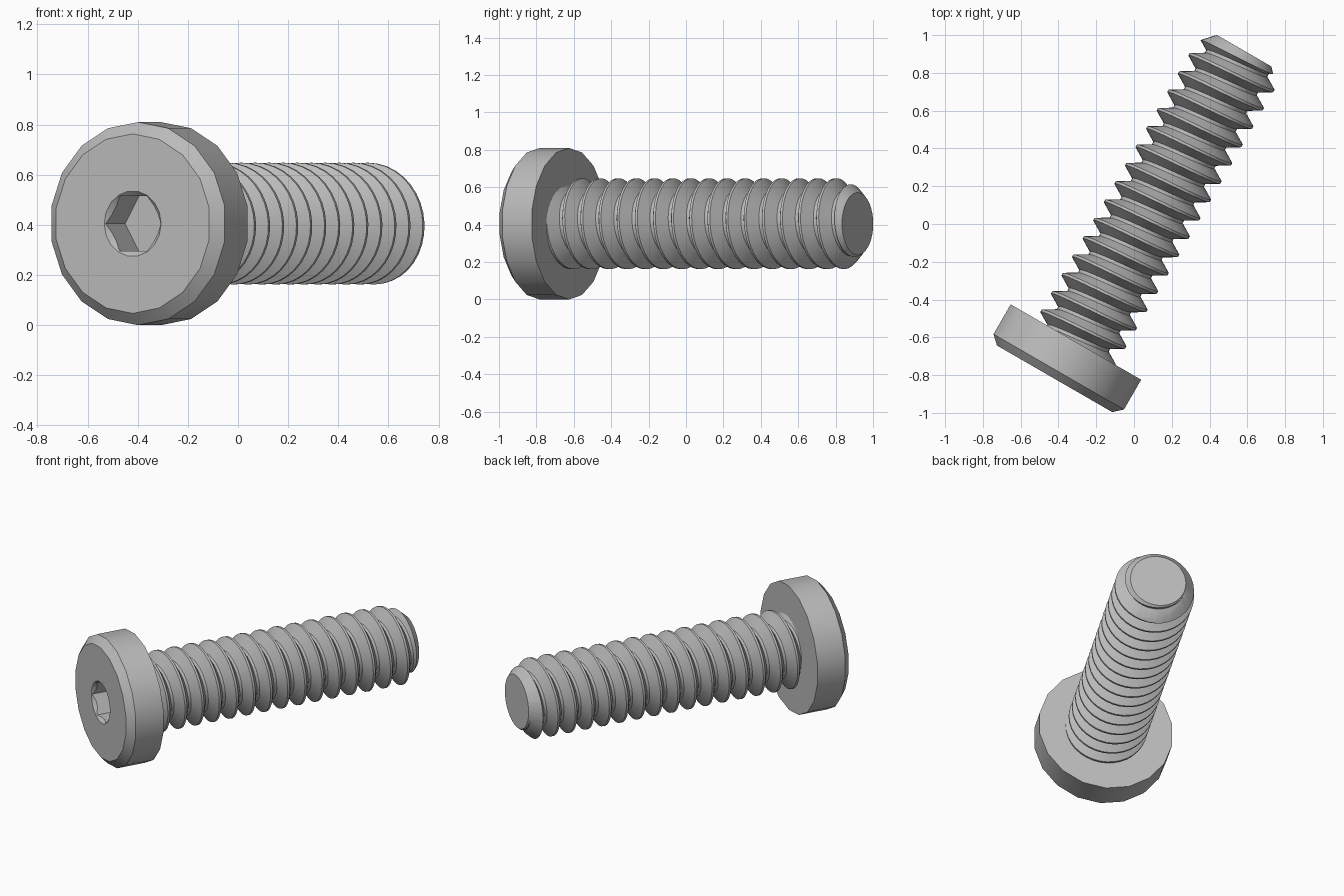
import bpy
import bmesh
from math import sin, cos, pi, radians
from mathutils import Matrix

if "Cube" in bpy.data.objects:
    bpy.data.objects.remove(bpy.data.objects["Cube"], do_unlink=True)

STEEL = (0.5, 0.5, 0.5, 1.0)
steel = bpy.data.materials.new("grey_steel")
steel.use_nodes = True
steel.diffuse_color = STEEL
steel.node_tree.nodes["Principled BSDF"].inputs["Base Color"].default_value = STEEL

# The screw lies along its own y axis and is turned about z
PLACE = Matrix.Translation((0.04, -0.023, 0.405)) @ Matrix.Rotation(radians(-30), 4, "Z")

HEAD_FRONT, HEAD_BACK, TIP = -0.92, -0.695, 1.086
HEAD_R, CREST_R, ROOT_R, TIP_R = 0.405, 0.243, 0.175, 0.167
PITCH, CREST_START, STEPS = 0.112, 0.924, 36


def around(r, t, a):
    return (-r * cos(a), t, r * sin(a))


def make_object(name, bm):
    bmesh.ops.recalc_face_normals(bm, faces=bm.faces)
    mesh = bpy.data.meshes.new(name)
    bm.to_mesh(mesh)
    bm.free()
    mesh.materials.append(steel)
    obj = bpy.data.objects.new(name, mesh)
    bpy.context.collection.objects.link(obj)
    obj.matrix_world = PLACE
    return obj


def lathe(name, profile, sides, start=0.0):
    """Closed solid turned around the y axis from (radius, position) pairs."""
    bm = bmesh.new()
    rings = [[bm.verts.new(around(r, t, start + 2 * pi * i / sides)) for i in range(sides)]
             for r, t in profile]
    for low, high in zip(rings, rings[1:]):
        for i in range(sides):
            j = (i + 1) % sides
            bm.faces.new((low[i], low[j], high[j], high[i]))
    bm.faces.new(rings[0])
    bm.faces.new(rings[-1])
    return make_object(name, bm)


def boolean(obj, tool, operation):
    """Apply a boolean and discard the tool."""
    tool.hide_render = True
    mod = obj.modifiers.new("cut", "BOOLEAN")
    mod.operation, mod.solver, mod.object = operation, "EXACT", tool
    bpy.context.view_layer.update()
    graph = bpy.context.evaluated_depsgraph_get()
    mesh = bpy.data.meshes.new_from_object(obj.evaluated_get(graph))
    obj.modifiers.clear()
    obj.data = mesh
    bpy.data.objects.remove(tool, do_unlink=True)


# Head with chamfered front rim
head = lathe("screw_head", [(HEAD_R - 0.047, HEAD_FRONT), (HEAD_R, HEAD_FRONT + 0.043),
                            (HEAD_R, HEAD_BACK)], 18, pi / 2)

# Hexagonal socket with a shallow countersink
socket = lathe("socket_cutter", [(0.127, HEAD_FRONT - 0.1), (0.127, HEAD_FRONT + 0.16)], 6)
boolean(head, socket, "DIFFERENCE")
sink = lathe("countersink_cutter", [(0.151, HEAD_FRONT - 0.02), (0.109, HEAD_FRONT + 0.022)], 18)
boolean(head, sink, "DIFFERENCE")

# Threaded shank: one tooth profile swept along a helix
tooth = [(CREST_R, -0.007), (CREST_R, 0.007), (ROOT_R, 0.047), (ROOT_R, PITCH - 0.047)]
bm = bmesh.new()
rows = []
for n in range(-16 * STEPS, 4 * STEPS):
    a = 2 * pi * n / STEPS
    base = CREST_START + PITCH * n / STEPS
    rows.append([bm.verts.new(around(r, base + t, a)) for r, t in tooth])
for n in range(len(rows) - STEPS - 1):
    here = rows[n] + [rows[n + STEPS][0]]
    after = rows[n + 1] + [rows[n + 1 + STEPS][0]]
    for k in range(len(tooth)):
        bm.faces.new((here[k], here[k + 1], after[k + 1], after[k]))
for t, way in ((HEAD_BACK - 0.02, -1), (TIP + 0.02, 1)):
    bmesh.ops.bisect_plane(bm, geom=bm.verts[:] + bm.edges[:] + bm.faces[:], dist=1e-6,
                           plane_co=(0, t, 0), plane_no=(0, way, 0), clear_outer=True)
bmesh.ops.delete(bm, geom=[v for v in bm.verts if not v.link_faces], context="VERTS")
bmesh.ops.holes_fill(bm, edges=[e for e in bm.edges if e.is_boundary], sides=0)
shank = make_object("threaded_shank", bm)

# Chamfer the tip and square off the end
blank = lathe("tip_cutter", [(0.3, HEAD_BACK - 0.005), (0.3, TIP - 0.145), (TIP_R, TIP)], 36)
boolean(shank, blank, "INTERSECT")

# Smooth shading with crisp edges
bpy.ops.object.select_all(action="DESELECT")
for obj in (head, shank):
    obj.select_set(True)
bpy.context.view_layer.objects.active = head
bpy.ops.object.shade_smooth_by_angle(angle=radians(30))
